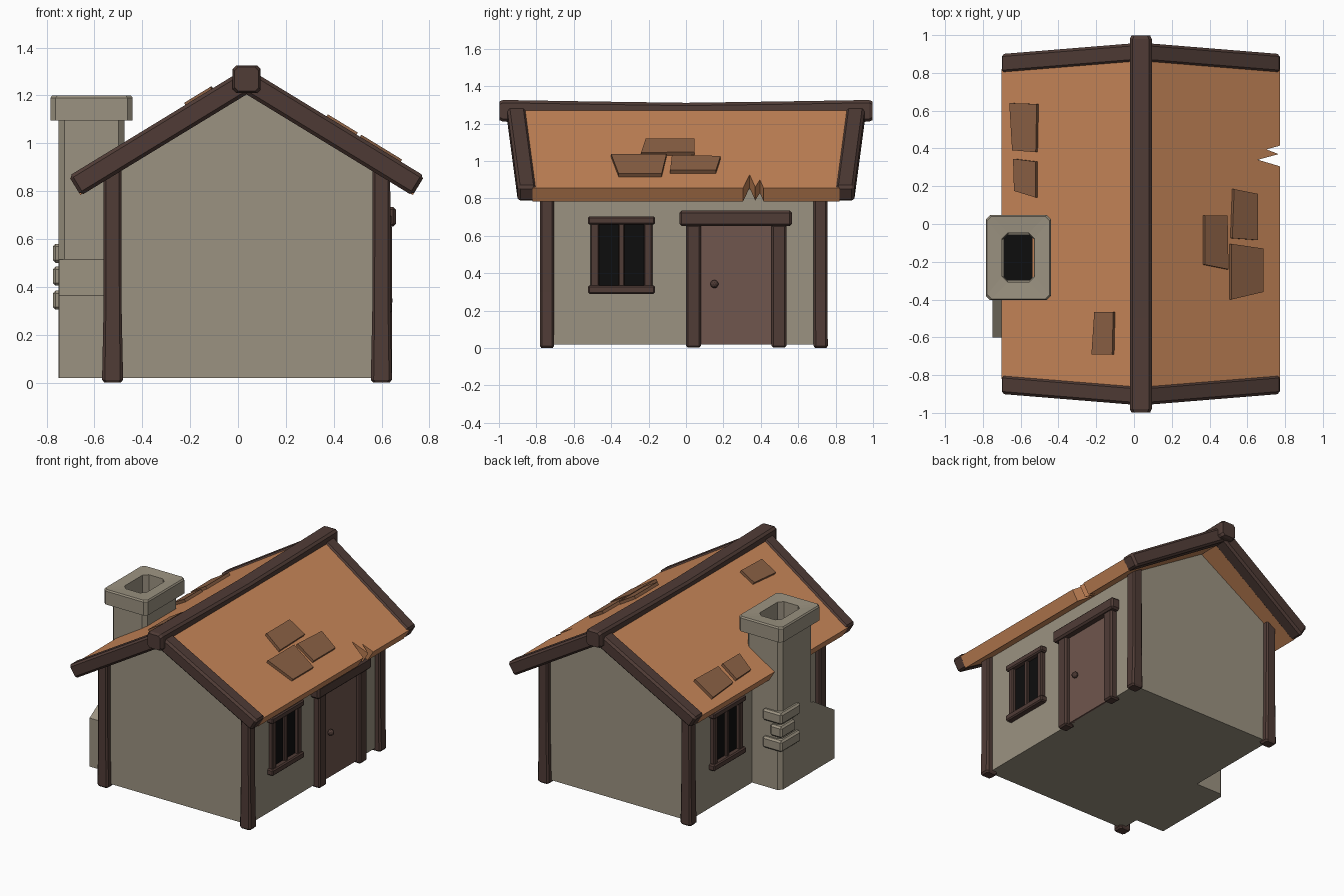
import bpy, bmesh
from mathutils import Vector

if "Cube" in bpy.data.objects:
    bpy.data.objects.remove(bpy.data.objects["Cube"])


def material(name, r, g, b):
    m = bpy.data.materials.new(name)
    m.diffuse_color = (r, g, b, 1)
    m.use_nodes = True
    m.node_tree.nodes["Principled BSDF"].inputs["Base Color"].default_value = m.diffuse_color
    return m


PLASTER = material("plaster", 0.33, 0.29, 0.22)
WOOD = material("dark_wood", 0.08, 0.045, 0.037)
DOOR = material("door_wood", 0.16, 0.092, 0.075)
ROOF = material("roof_orange", 0.58, 0.24, 0.10)
TILE = material("tile_brown", 0.26, 0.12, 0.06)
BLACK = material("black", 0.004, 0.004, 0.004)


def finish(name, bm, mat, bevel=0):
    bmesh.ops.recalc_face_normals(bm, faces=bm.faces[:])
    me = bpy.data.meshes.new(name)
    bm.to_mesh(me)
    bm.free()
    me.materials.append(mat)
    ob = bpy.data.objects.new(name, me)
    bpy.context.collection.objects.link(ob)
    if bevel:
        mod = ob.modifiers.new("bevel", 'BEVEL')
        mod.width, mod.segments = bevel, 1
    return ob


def prism(name, pts, vec, mat, bevel=0):
    """Extrude a polygon along a vector."""
    bm = bmesh.new()
    face = bm.faces.new([bm.verts.new(p) for p in pts])
    new = bmesh.ops.extrude_face_region(bm, geom=[face], use_keep_orig=True)["geom"]
    bmesh.ops.translate(bm, vec=Vector(vec), verts=[v for v in new if isinstance(v, bmesh.types.BMVert)])
    return finish(name, bm, mat, bevel)


def box(name, x, y, z, mat, bevel=0):
    x, y = sorted(x), sorted(y)
    pts = [(x[0], y[0], z[0]), (x[1], y[0], z[0]), (x[1], y[1], z[0]), (x[0], y[1], z[0])]
    return prism(name, pts, (0, 0, z[1] - z[0]), mat, bevel)


def loft(name, centre, rings, mat):
    """Skin chamfered rectangles (half x, half y, chamfer, z)."""
    bm = bmesh.new()
    loops = []
    for hx, hy, c, z in rings:
        pts = [(hx - c, -hy), (hx, c - hy), (hx, hy - c), (hx - c, hy),
               (c - hx, hy), (-hx, hy - c), (-hx, c - hy), (c - hx, -hy)]
        loops.append([bm.verts.new((centre[0] + a, centre[1] + b, z)) for a, b in pts])
    for lo, hi in zip(loops, loops[1:]):
        for i in range(8):
            bm.faces.new((lo[i], lo[(i + 1) % 8], hi[(i + 1) % 8], hi[i]))
    bm.faces.new(loops[0])
    bm.faces.new(loops[-1])
    return finish(name, bm, mat)


# Walls with gables
XL, XR, RIDGE = -0.525, 0.60, 0.036
prism("walls", [(XL, -0.74, 0.02), (XR, -0.74, 0.02), (XR, -0.74, 0.89),
                (RIDGE, -0.74, 1.24), (XL, -0.74, 0.89)], (0, 1.46, 0), PLASTER)

# Corner posts, a little thicker at the foot
for cx in (-0.524, 0.599):
    for cy in (-0.743, 0.72):
        loft("corner_post", (cx, cy), [(0.034, 0.03, 0.01, 0), (0.044, 0.038, 0.012, 0.012),
                                       (0.038, 0.037, 0.01, 0.3), (0.037, 0.037, 0.01, 0.885)], WOOD)

# Roof: d = horizontal distance from ridge, h = height above the slope
PITCH = 0.61


def slope(side, d, y, h=0.0):
    n = Vector((side * PITCH, 0, 1)).normalized()
    return Vector((RIDGE + side * d, y, 1.305 - PITCH * d)) + n * h


EAVE = 0.738
CRACKS = [(EAVE, 0.305), (0.62, 0.34), (0.73, 0.37), (0.665, 0.395), (EAVE, 0.415)]
for side in (-1, 1):
    n = Vector((side * PITCH, 0, 1)).normalized()
    outline = [(0, -0.88), (EAVE, -0.82)] + (CRACKS if side > 0 else []) + [(EAVE, 0.82), (0, 0.88)]
    prism("roof_panel", [slope(side, d, y) for d, y in outline], n * -0.083, ROOF)
    for end in (-1, 1):
        board = [(0, 0.86), (0, 0.96), (EAVE, 0.90), (EAVE, 0.80)]
        prism("barge_board", [slope(side, d, end * y, 0.01) for d, y in board], n * -0.096, WOOD, 0.014)

# Sagging ridge beam
bm = bmesh.new()
stations = [(-0.997, 1.268), (-0.95, 1.268), (-0.5, 1.26), (0, 1.253), (0.5, 1.26), (0.95, 1.268), (0.997, 1.268)]
loops = []
for i, (y, z) in enumerate(stations):
    r, c = (0.05, 0.015) if i in (0, 6) else (0.058, 0.015)
    pts = [(r - c, -r), (r, c - r), (r, r - c), (r - c, r), (c - r, r), (-r, r - c), (-r, c - r), (c - r, -r)]
    if i in (1, 5):
        y *= 1.03
    loops.append([bm.verts.new((RIDGE + a, y, z + b)) for a, b in pts])
for lo, hi in zip(loops, loops[1:]):
    for i in range(8):
        bm.faces.new((lo[i], lo[(i + 1) % 8], hi[(i + 1) % 8], hi[i]))
bm.faces.new(loops[0])
bm.faces.new(loops[-1])
finish("ridge_beam", bm, WOOD)

# Loose roof tiles, corners as (x, y) seen from above
TILES = [
    [(0.365, 0.045), (0.485, 0.045), (0.49, -0.24), (0.365, -0.215)],
    [(0.52, 0.185), (0.645, 0.16), (0.645, -0.085), (0.51, -0.075)],
    [(0.505, -0.105), (0.675, -0.13), (0.675, -0.36), (0.505, -0.40)],
    [(-0.65, 0.64), (-0.505, 0.635), (-0.51, 0.38), (-0.635, 0.39)],
    [(-0.63, 0.345), (-0.51, 0.33), (-0.51, 0.14), (-0.625, 0.175)],
    [(-0.20, -0.465), (-0.10, -0.465), (-0.105, -0.69), (-0.215, -0.69)],
]
for t in TILES:
    side = 1 if t[0][0] > RIDGE else -1
    n = Vector((side * PITCH, 0, 1)).normalized()
    prism("roof_tile", [slope(side, abs(x - RIDGE), y, -0.005) for x, y in t], n * 0.025, TILE)

# Chimney with flared cap and hollow flue
CH = (-0.612, -0.178)
loft("chimney", CH, [(0.137, 0.185, 0.025, 0.02), (0.137, 0.185, 0.025, 1.095), (0.172, 0.225, 0.022, 1.095),
                     (0.172, 0.225, 0.022, 1.19), (0.165, 0.218, 0.022, 1.2), (0.086, 0.13, 0.03, 1.195),
                     (0.083, 0.127, 0.03, 0.95)], PLASTER)
box("flue_floor", (-0.69, -0.534), (-0.3, -0.056), (0.94, 0.955), BLACK)
prism("chimney_shoulder", [(-0.748, -0.2, 0.02), (-0.748, -0.60, 0.02), (-0.748, -0.60, 0.365),
                           (-0.748, -0.363, 0.515), (-0.748, -0.2, 0.515)], (0.26, 0, 0), PLASTER)
for z, x1, y0 in ((0.305, -0.62, -0.19), (0.405, -0.68, -0.13), (0.50, -0.62, -0.19)):
    box("chimney_brick", (-0.774, x1), (y0, 0.032), (z, z + 0.08), PLASTER, 0.012)

# Windows on both long walls
for wall, out, cy in ((XR, 1, -0.345), (XL, -1, 0.31)):
    def part(name, y0, y1, z0, z1, depth, mat, bevel=0.006):
        box(name, (wall - out * 0.02, wall + out * depth), (cy + y0, cy + y1), (z0, z1), mat, bevel)
    part("window_glass", -0.15, 0.15, 0.31, 0.68, 0.006, BLACK, 0)
    for y in (-0.165, 0.12):
        part("window_side", y, y + 0.045, 0.32, 0.68, 0.03, WOOD)
    part("window_bar", -0.016, 0.016, 0.32, 0.68, 0.025, WOOD)
    part("window_sill", -0.18, 0.18, 0.29, 0.335, 0.042, WOOD, 0.008)
    part("window_head", -0.18, 0.18, 0.66, 0.703, 0.042, WOOD, 0.008)

# Door
box("door", (0.58, 0.612), (0.07, 0.47), (0.02, 0.66), DOOR)
for y in (0.0, 0.457):
    box("door_post", (0.57, 0.643), (y, y + 0.08), (0.002, 0.66), WOOD, 0.01)
box("door_lintel", (0.57, 0.66), (-0.035, 0.566), (0.652, 0.735), WOOD, 0.012)
bm = bmesh.new()
bmesh.ops.create_icosphere(bm, subdivisions=2, radius=0.022)
bmesh.ops.translate(bm, vec=(0.625, 0.152, 0.342), verts=bm.verts[:])
finish("door_knob", bm, WOOD)
